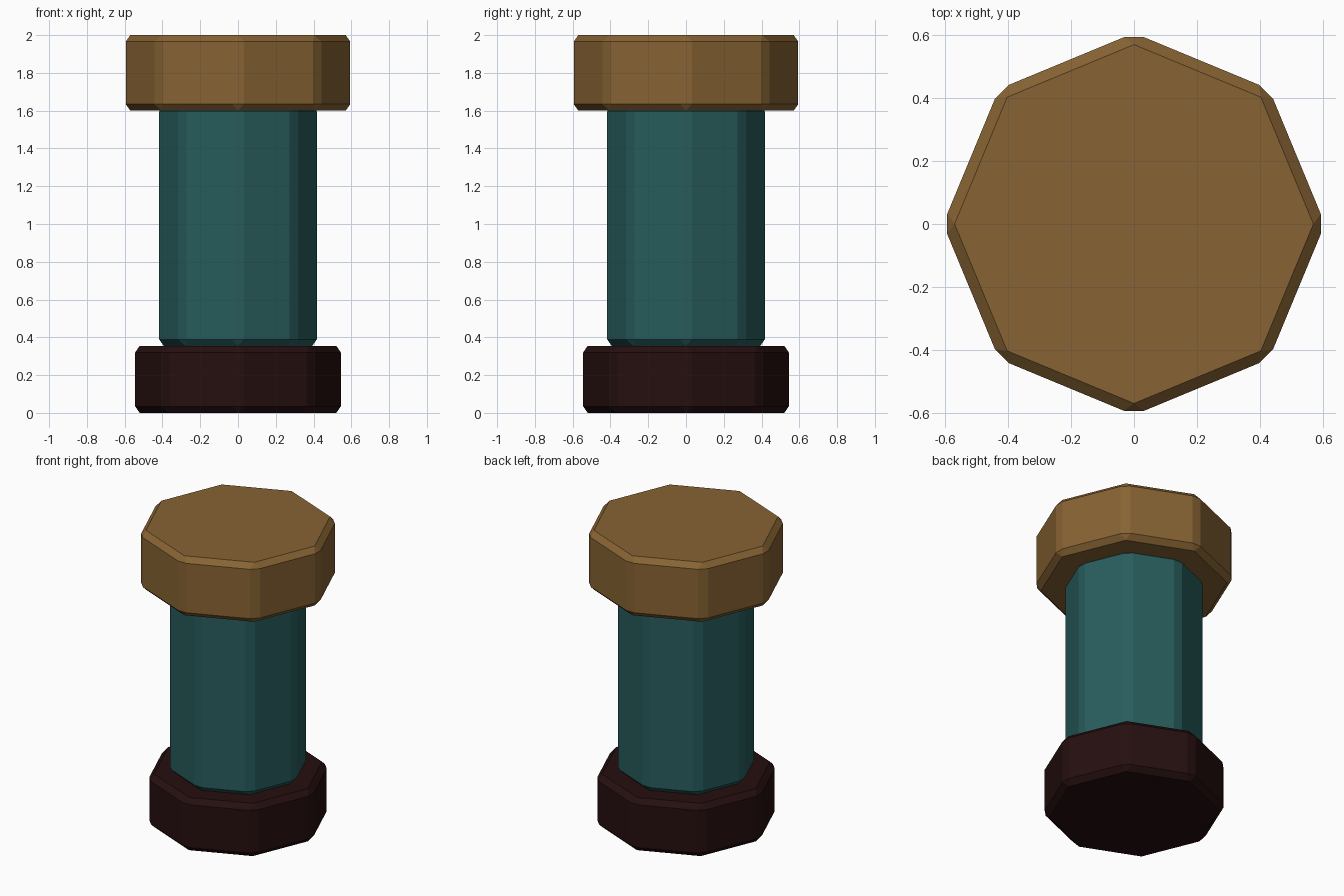
import bpy
import math

cube = bpy.data.objects.get("Cube")
if cube:
    bpy.data.objects.remove(cube, do_unlink=True)


def make_material(name, rgb):
    mat = bpy.data.materials.new(name)
    mat.use_nodes = True
    color = (*rgb, 1.0)
    mat.diffuse_color = color
    mat.node_tree.nodes["Principled BSDF"].inputs["Base Color"].default_value = color
    return mat


def octagon_block(name, radius, bottom, top, mat, bevel=0.034):
    """Eight-sided block with corners on the axes and every edge chamfered."""
    bpy.ops.mesh.primitive_cylinder_add(
        vertices=8, radius=radius, depth=top - bottom,
        location=(0, 0, (bottom + top) / 2))
    obj = bpy.context.object
    obj.name = name
    obj.data.materials.append(mat)
    chamfer = obj.modifiers.new("chamfer", "BEVEL")
    chamfer.width = bevel
    chamfer.segments = 1
    chamfer.limit_method = "ANGLE"
    chamfer.angle_limit = math.radians(30)
    return obj


bronze = make_material("bronze brown", (0.242, 0.125, 0.033))
teal = make_material("dark teal", (0.021, 0.107, 0.107))
maroon = make_material("dark maroon", (0.019, 0.0048, 0.0048))

# Foot, grip and cap stacked on one axis; the grip is sunk into the cap
octagon_block("base_foot", 0.557, 0.0, 0.355, maroon)
octagon_block("grip_shaft", 0.43, 0.355, 1.63, teal)
octagon_block("top_cap", 0.607, 1.6, 2.0, bronze)
